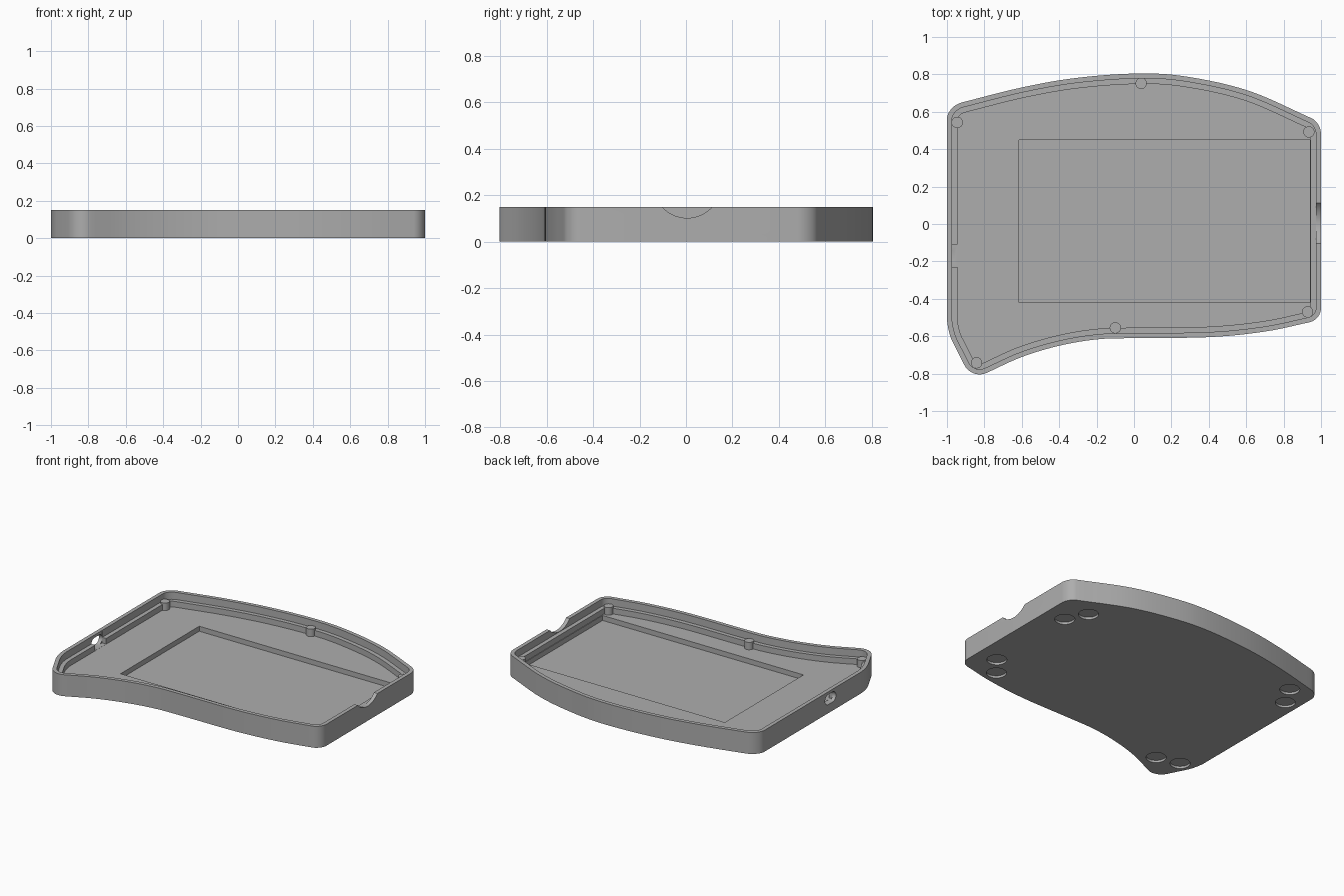
import bpy, bmesh, math
from mathutils import Vector

if "Cube" in bpy.data.objects:
    bpy.data.objects.remove(bpy.data.objects["Cube"])

HEIGHT, LEDGE, FLOOR, POCKET, RECESS = 0.15, 0.10, 0.06, 0.025, 0.016
WALL, LIP = 0.027, 0.056

grey = bpy.data.materials.new("plain grey")
grey.use_nodes = True
grey.diffuse_color = (0.42, 0.42, 0.42, 1)
grey.node_tree.nodes["Principled BSDF"].inputs["Base Color"].default_value = grey.diffuse_color


def finish(bm, name):
    bmesh.ops.recalc_face_normals(bm, faces=bm.faces)
    mesh = bpy.data.meshes.new(name)
    bm.to_mesh(mesh)
    bm.free()
    mesh.materials.append(grey)
    ob = bpy.data.objects.new(name, mesh)
    bpy.context.collection.objects.link(ob)
    return ob


def spline(pts, steps=6):
    """Smooth open curve through the points."""
    p = [Vector(q) for q in pts]
    p = [2 * p[0] - p[1]] + p + [2 * p[-1] - p[-2]]
    out = []
    for a, b, c, d in zip(p, p[1:], p[2:], p[3:]):
        for i in range(steps):
            t = i / steps
            out.append(0.5 * (2 * b + (c - a) * t + (2 * a - 5 * b + 4 * c - d) * t * t
                              + (3 * b - a - 3 * c + d) * t ** 3))
    return out + [p[-2]]


def corner(start, tip, end, steps=9):
    """Rounded corner, without its two end points."""
    a, c, d = Vector(start), Vector(tip), Vector(end)
    b, e = a.lerp(c, 0.55), d.lerp(c, 0.55)
    ts = [i / steps for i in range(1, steps)]
    return [a * (1 - t) ** 3 + 3 * b * t * (1 - t) ** 2 + 3 * e * t * t * (1 - t) + d * t ** 3 for t in ts]


def inset(loop, dist):
    """Move a clockwise outline inwards."""
    out = []
    for i, p in enumerate(loop):
        u = (p - loop[i - 1]).normalized()
        v = (loop[(i + 1) % len(loop)] - p).normalized()
        n = Vector((u.y + v.y, -u.x - v.x)).normalized()
        out.append(p + n * dist / max(0.5, n.dot(Vector((u.y, -u.x)))))
    return out


# Outline of the tray, clockwise from the left edge
back = [(-0.92, 0.65), (-0.6, 0.73), (-0.3, 0.782), (0.04, 0.805), (0.3, 0.785), (0.62, 0.71), (0.95, 0.565)]
front = [(0.94, -0.525), (0.7, -0.575), (0.4, -0.605), (0, -0.61), (-0.2, -0.617),
         (-0.4, -0.651), (-0.6, -0.711), (-0.79, -0.797)]
left_low, left_high = (-1, -0.5), (-1, 0.56)
right_high, right_low = (1, 0.48), (1, -0.45)
tip_end, bend = (-0.907, -0.754), (-0.97, -0.63)
outline = [Vector(left_low), Vector(left_high)] + corner(left_high, (-1, 0.63), back[0])
outline += spline(back) + corner(back[-1], (1, 0.543), right_high) + [Vector(right_high), Vector(right_low)]
outline += corner(right_low, (1, -0.512), front[0]) + spline(front)
outline += corner(front[-1], (-0.869, -0.831), tip_end) + [Vector(tip_end), Vector(bend)]
outline += corner(bend, (-1, -0.57), left_low)

# Tray shell: outer wall, stepped ledge and floor lofted from rings
bm = bmesh.new()
rim, lip = inset(outline, WALL), inset(outline, LIP)
levels = [(outline, 0), (outline, HEIGHT), (rim, HEIGHT), (rim, LEDGE), (lip, LEDGE), (lip, FLOOR)]
rings = [[bm.verts.new((p.x, p.y, z)) for p in loop] for loop, z in levels]
for low, high in zip(rings, rings[1:]):
    for i in range(len(low)):
        bm.faces.new((low[i - 1], low[i], high[i], high[i - 1]))
bm.faces.new(rings[0])
bm.faces.new(rings[-1])
tray = finish(bm, "tray_shell")


def cut(bm):
    """Subtract a shape from the tray."""
    cutter = finish(bm, "cutter")
    cutter.hide_render = True
    mod = tray.modifiers.new("cut", 'BOOLEAN')
    mod.operation, mod.solver, mod.object = 'DIFFERENCE', 'EXACT', cutter
    bpy.context.view_layer.objects.active = tray
    bpy.ops.object.modifier_apply(modifier=mod.name)
    bpy.data.objects.remove(cutter)


def box(x0, x1, y0, y1, z0, z1):
    bm = bmesh.new()
    bmesh.ops.create_cube(bm, size=1)
    for v in bm.verts:
        v.co = ((x0 + x1) / 2 + v.co.x * (x1 - x0), (y0 + y1) / 2 + v.co.y * (y1 - y0),
                (z0 + z1) / 2 + v.co.z * (z1 - z0))
    return bm


def cylinder(x, y, z0, z1, radius, sides=32):
    bm = bmesh.new()
    bmesh.ops.create_cone(bm, cap_ends=True, segments=sides, radius1=radius, radius2=radius, depth=z1 - z0)
    bmesh.ops.translate(bm, verts=bm.verts, vec=(x, y, (z0 + z1) / 2))
    return bm


def side_prism(profile, x0, x1):
    """Extrude a y-z profile along x."""
    bm = bmesh.new()
    face = bm.faces.new([bm.verts.new((x0, y, z)) for y, z in profile])
    new = bmesh.ops.extrude_face_region(bm, geom=[face])["geom"]
    bmesh.ops.translate(bm, vec=(x1 - x0, 0, 0), verts=[g for g in new if isinstance(g, bmesh.types.BMVert)])
    return bm


def arc(y, z, radius, begin, end, steps):
    return [(y + radius * math.cos(math.radians(begin + (end - begin) * i / steps)),
             z + radius * math.sin(math.radians(begin + (end - begin) * i / steps))) for i in range(steps + 1)]


# Floor pocket and gap in the ledge behind the port
cut(box(-0.615, 0.94, -0.42, 0.45, POCKET, 0.09))
cut(box(-0.974, -0.92, -0.23, -0.11, FLOOR + 0.001, 0.14))

# Round finger notch in one wall, slotted port in the other
cut(side_prism(arc(0.005, 0.248, 0.146, 0, 360, 64)[:-1], 0.96, 1.05))
cut(side_prism(arc(-0.145, 0.095, 0.035, -90, 90, 12) + arc(-0.195, 0.095, 0.035, 90, 270, 12), -1.05, -0.96))

# Round recesses underneath for feet
for x, y in [(0.85, 0.33), (0.775, 0.475), (0.85, -0.34), (0.745, -0.47),
             (-0.815, 0.565), (-0.9, 0.42), (-0.72, -0.64), (-0.885, -0.6)]:
    cut(cylinder(x, y, -0.05, RECESS, 0.064))

# Support posts along the ledge
posts = [(-0.945, 0.543), (0.038, 0.752), (0.935, 0.492), (0.928, -0.47), (-0.1, -0.555), (-0.842, -0.742)]
parts = [tray] + [finish(cylinder(x, y, FLOOR - 0.01, LEDGE + 0.012, 0.03), "support_post") for x, y in posts]

for ob in parts:
    bpy.ops.object.select_all(action='DESELECT')
    ob.select_set(True)
    bpy.context.view_layer.objects.active = ob
    bpy.ops.object.shade_smooth_by_angle(angle=math.radians(30))
